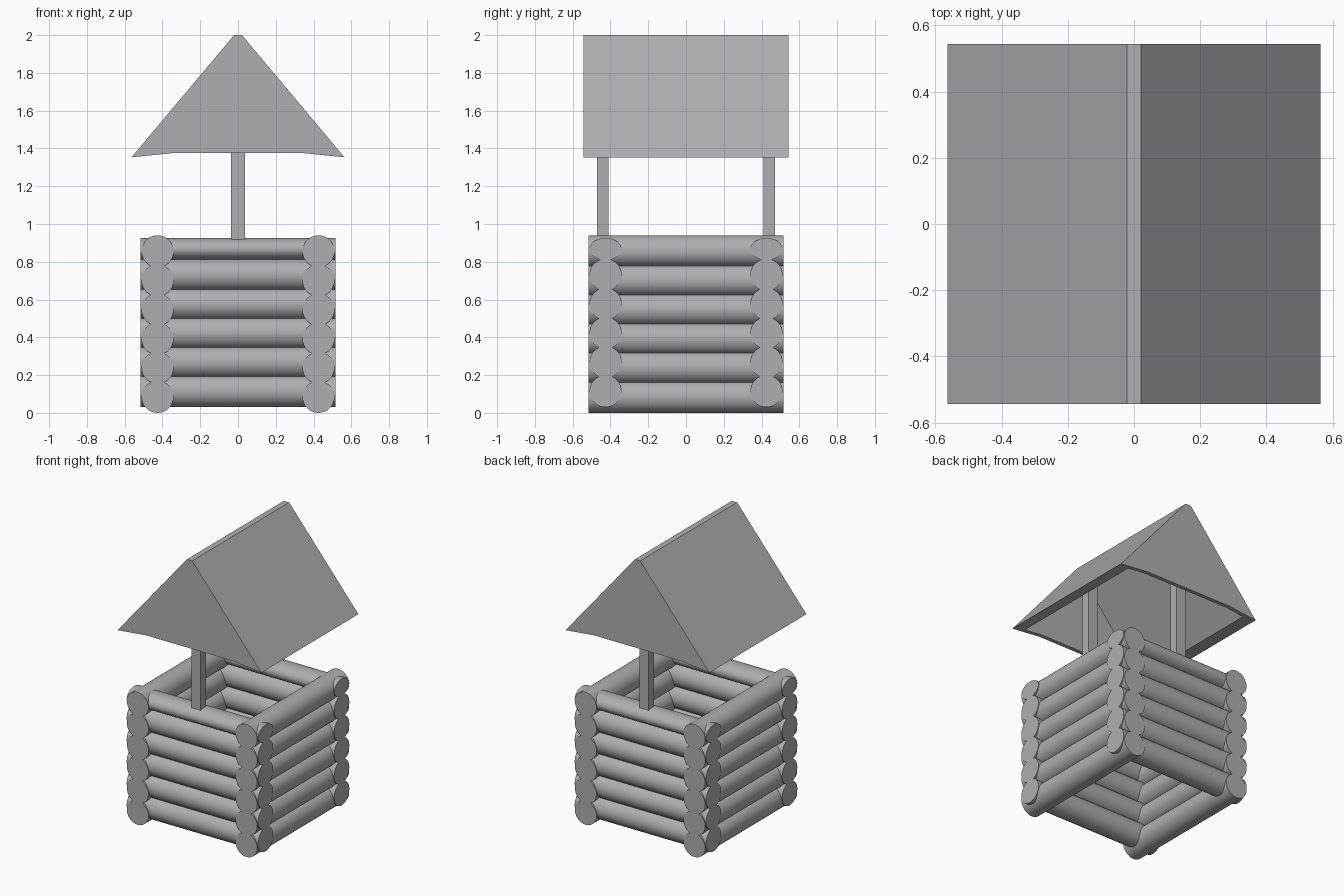
import bpy, bmesh, math

if "Cube" in bpy.data.objects:
    bpy.data.objects.remove(bpy.data.objects["Cube"])

grey = bpy.data.materials.new("weathered_grey")
grey.diffuse_color = (0.43, 0.43, 0.43, 1)
grey.use_nodes = True
grey.node_tree.nodes["Principled BSDF"].inputs["Base Color"].default_value = grey.diffuse_color


def prism(name, profile, half_y):
    """Extrude an x/z profile along y."""
    bm = bmesh.new()
    face = bm.faces.new([bm.verts.new((x, -half_y, z)) for x, z in profile])
    ext = bmesh.ops.extrude_face_region(bm, geom=[face])
    verts = [v for v in ext["geom"] if isinstance(v, bmesh.types.BMVert)]
    bmesh.ops.translate(bm, verts=verts, vec=(0, 2 * half_y, 0))
    bmesh.ops.recalc_face_normals(bm, faces=bm.faces)
    mesh = bpy.data.meshes.new(name)
    bm.to_mesh(mesh)
    bm.free()
    obj = bpy.data.objects.new(name, mesh)
    obj.data.materials.append(grey)
    bpy.context.collection.objects.link(obj)
    return obj


def log(name, loc, along_x, half_height=0.085):
    rot = (0, math.pi / 2, 0) if along_x else (math.pi / 2, 0, 0)
    bpy.ops.mesh.primitive_cylinder_add(vertices=32, radius=0.085, depth=1.03,
                                        location=loc, rotation=rot)
    obj = bpy.context.object
    obj.name = name
    obj.data.materials.append(grey)
    # flatten vertically (local axis that points up)
    obj.scale[0 if along_x else 1] = half_height / 0.085
    bpy.ops.object.transform_apply(location=False, rotation=True, scale=True)
    bpy.ops.object.shade_smooth_by_angle(angle=math.radians(40))


# Log walls: side logs run along y, front and back logs along x
for i in range(6):
    for s in (-1, 1):
        log("side_log", (0.426 * s, 0, 0.085 + 0.154 * i), False)
        if i < 5:
            log("cross_log", (0, 0.426 * s, 0.115 + 0.154 * i), True)
        else:
            log("top_cross_log", (0, 0.426 * s, 0.867), True, 0.059)

# Roof posts
for s in (-1, 1):
    bpy.ops.mesh.primitive_cube_add(size=1, location=(0, 0.44 * s, 1.4))
    post = bpy.context.object
    post.name = "roof_post"
    post.data.materials.append(grey)
    post.scale = (0.074, 0.06, 1.06)
    bpy.ops.object.transform_apply(location=False, rotation=False, scale=True)

# Hollow gabled roof
roof = prism("roof", [(-0.564, 1.353), (-0.34, 1.376), (0.34, 1.376), (0.564, 1.353),
                      (0.021, 2.0), (-0.021, 2.0)], 0.543)
cavity = prism("roof_cavity", [(-0.54, 1.292), (0.54, 1.292), (0, 1.937)], 0.515)
cut = roof.modifiers.new("hollow", "BOOLEAN")
cut.operation = "DIFFERENCE"
cut.solver = "EXACT"
cut.object = cavity
bpy.context.view_layer.objects.active = roof
bpy.ops.object.modifier_apply(modifier=cut.name)
bpy.data.objects.remove(cavity)
